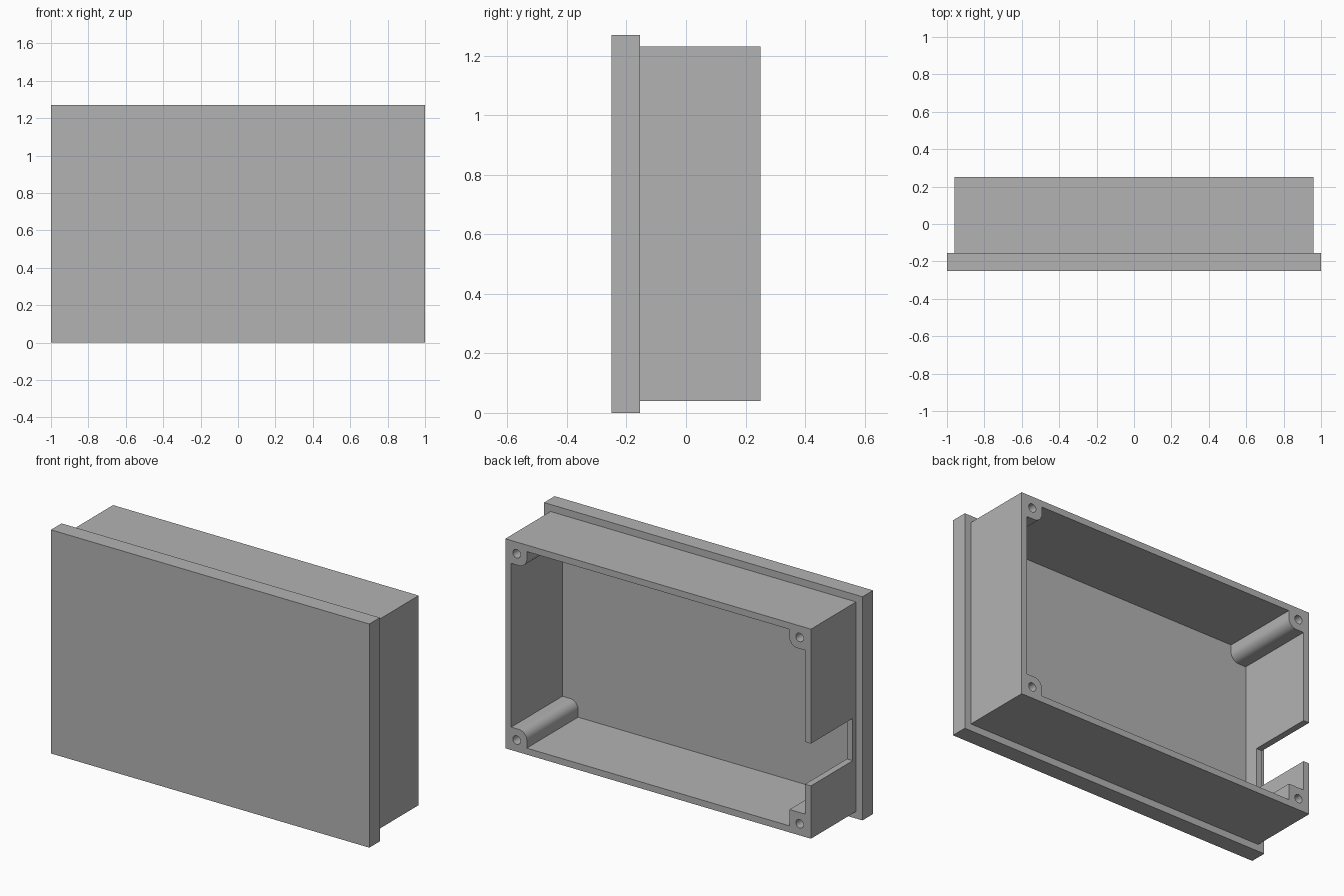
import bpy, bmesh, math

cube = bpy.data.objects.get("Cube")
if cube:
    bpy.data.objects.remove(cube, do_unlink=True)

MID_Z = 0.635                      # height of the box centre
FRONT, STEP, BACK = -0.25, -0.155, 0.25
BODY_X, BODY_Z = 0.96, 0.595       # half sizes of the body
WALL, FLOOR = 0.037, -0.21
POST_X, POST_Z, POST_R = 0.135, 0.13, 0.05

grey = bpy.data.materials.new("plain_grey")
grey.use_nodes = True
grey.diffuse_color = (0.45, 0.45, 0.45, 1)
grey.node_tree.nodes["Principled BSDF"].inputs["Base Color"].default_value = (0.45, 0.45, 0.45, 1)


def prism(name, points, y0, y1):
    """Extrude an x-z outline, centred on the box, from y0 to y1."""
    bm = bmesh.new()
    face = bm.faces.new([bm.verts.new((x, y0, MID_Z + z)) for x, z in points])
    new = bmesh.ops.extrude_face_region(bm, geom=[face])["geom"]
    for v in new:
        if isinstance(v, bmesh.types.BMVert):
            v.co.y = y1
    bmesh.ops.recalc_face_normals(bm, faces=bm.faces)
    mesh = bpy.data.meshes.new(name)
    bm.to_mesh(mesh)
    bm.free()
    mesh.materials.append(grey)
    obj = bpy.data.objects.new(name, mesh)
    bpy.context.collection.objects.link(obj)
    return obj


def rect(x0, x1, z0, z1):
    return [(x0, z0), (x1, z0), (x1, z1), (x0, z1)]


def circle(cx, cz, r, n=24):
    return [(cx + r * math.cos(math.tau * i / n), cz + r * math.sin(math.tau * i / n))
            for i in range(n)]


def combine(target, tool, operation):
    """Apply a boolean and discard the tool."""
    tool.hide_render = True
    mod = target.modifiers.new(operation.lower(), "BOOLEAN")
    mod.operation, mod.solver, mod.object = operation, "EXACT", tool
    bpy.context.view_layer.objects.active = target
    bpy.ops.object.modifier_apply(modifier=mod.name)
    bpy.data.objects.remove(tool, do_unlink=True)


def cavity_outline():
    """Inner wall outline that steps around a screw post in each corner."""
    ix, iz = BODY_X - WALL, BODY_Z - WALL
    px, pz = BODY_X - POST_X, BODY_Z - POST_Z
    outline = []
    for sx, sz in ((1, 1), (-1, 1), (-1, -1), (1, -1)):
        if (sx, sz) == (-1, -1):   # the post beside the notch is square
            bend = [(px, pz)]
        else:
            bend = []
            for i in range(13):
                a = math.radians(270 - 90 * i / 12)
                bend.append((px + POST_R * (1 + math.cos(a)), pz + POST_R * (1 + math.sin(a))))
        corner = [(ix, pz)] + bend + [(px, iz)]
        if sx * sz < 0:
            corner.reverse()
        outline += [(sx * x, sz * z) for x, z in corner]
    return outline


# Body with the wider front flange
box = prism("enclosure_box", rect(-BODY_X, BODY_X, -BODY_Z, BODY_Z), FRONT + 0.02, BACK)
combine(box, prism("front_flange", rect(-1, 1, -MID_Z, MID_Z), FRONT, STEP), "UNION")

# Hollow, open at the back
combine(box, prism("cavity_cutter", cavity_outline(), FLOOR, BACK + 0.1), "DIFFERENCE")

# Cable notch in the side wall
notch = rect(-BODY_X - 0.1, -BODY_X + WALL + 0.03, 0.34 - MID_Z, 0.58 - MID_Z)
combine(box, prism("notch_cutter", notch, -0.125, BACK + 0.1), "DIFFERENCE")

# Screw holes in the corner posts
for sx in (-1, 1):
    for sz in (-1, 1):
        hole = circle(sx * (BODY_X - 0.071), sz * (BODY_Z - 0.066), 0.024)
        combine(box, prism("screw_hole_cutter", hole, 0.0, BACK + 0.1), "DIFFERENCE")

bpy.ops.object.select_all(action="DESELECT")
box.select_set(True)
bpy.context.view_layer.objects.active = box
bpy.ops.object.shade_smooth_by_angle(angle=math.radians(30))
